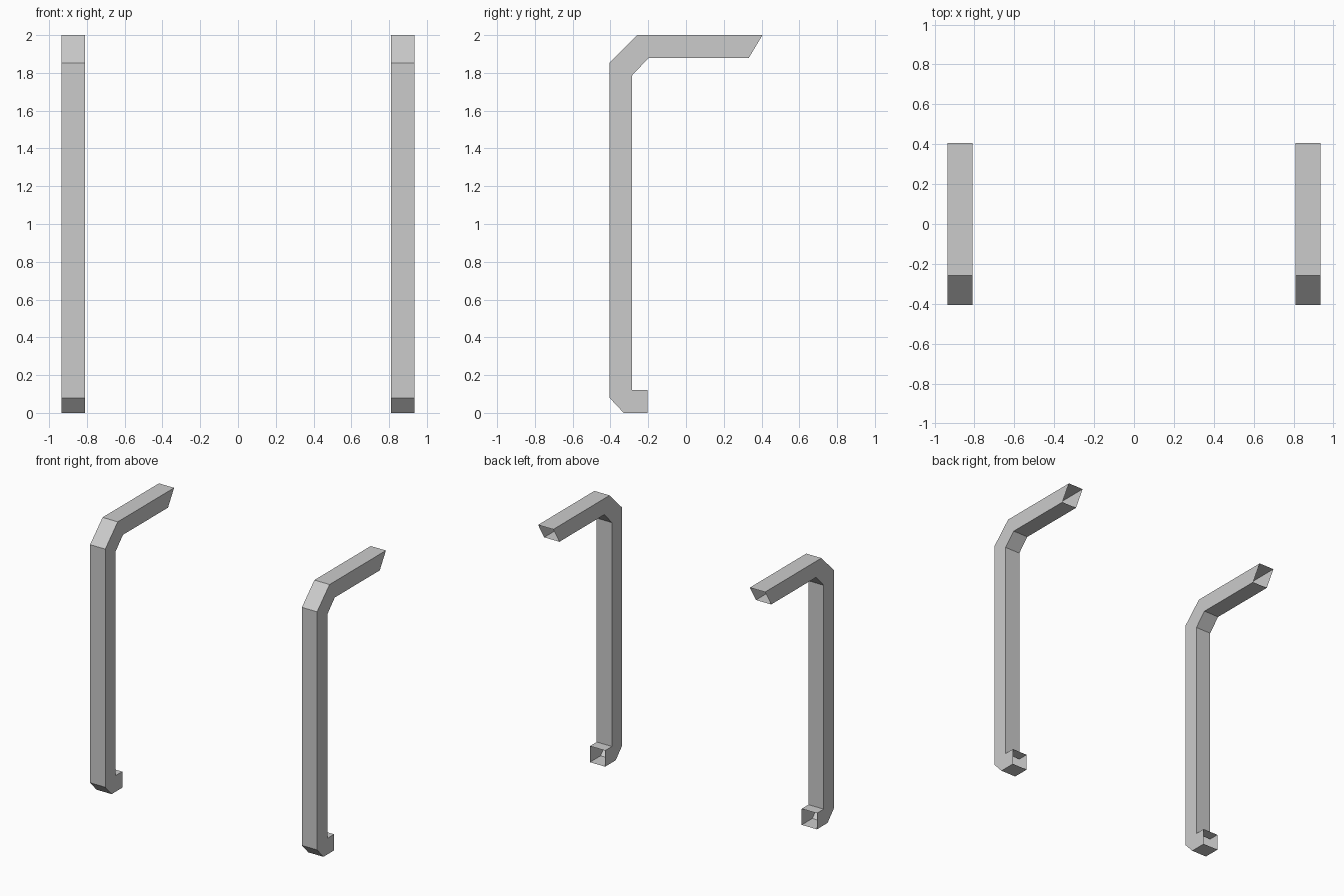
import bpy
import bmesh

if "Cube" in bpy.data.objects:
    bpy.data.objects.remove(bpy.data.objects["Cube"])

X_IN, X_OUT = 0.81, 0.935

# (outer y,z), (inner y,z) pairs along the bent square tube, top end to foot
STATIONS = [
    ((0.405, 2.0), (0.333, 1.88)),
    ((-0.258, 2.0), (-0.197, 1.88)),
    ((-0.405, 1.853), (-0.285, 1.787)),
    ((-0.405, 0.08), (-0.285, 0.12)),
    ((-0.33, 0.0), (-0.285, 0.12)),
    ((-0.205, 0.0), (-0.205, 0.12)),
]


def bent_tube(name):
    """Square tube swept through the stations, left open at both ends."""
    bm = bmesh.new()
    rings = []
    for outer, inner in STATIONS:
        corners = [(X_IN, *outer), (X_OUT, *outer), (X_OUT, *inner), (X_IN, *inner)]
        rings.append([bm.verts.new(c) for c in corners])
    for a, b in zip(rings, rings[1:]):
        for i in range(4):
            j = (i + 1) % 4
            bm.faces.new((a[i], a[j], b[j], b[i]))
    # The foot's inside corner is one shared point
    bmesh.ops.remove_doubles(bm, verts=bm.verts, dist=1e-4)
    bmesh.ops.recalc_face_normals(bm, faces=bm.faces)
    # Make sure the outer front wall faces -y
    front = min(bm.faces, key=lambda f: f.calc_center_median().y)
    if front.normal.y > 0:
        bmesh.ops.reverse_faces(bm, faces=bm.faces)
    mesh = bpy.data.meshes.new(name)
    bm.to_mesh(mesh)
    bm.free()
    obj = bpy.data.objects.new(name, mesh)
    bpy.context.collection.objects.link(obj)
    return obj


# Right bracket, mirrored to the left side
brackets = bent_tube("bent_tube_brackets")
mirror = brackets.modifiers.new("mirror", 'MIRROR')
mirror.use_axis = (True, False, False)
mirror.use_mirror_merge = False
